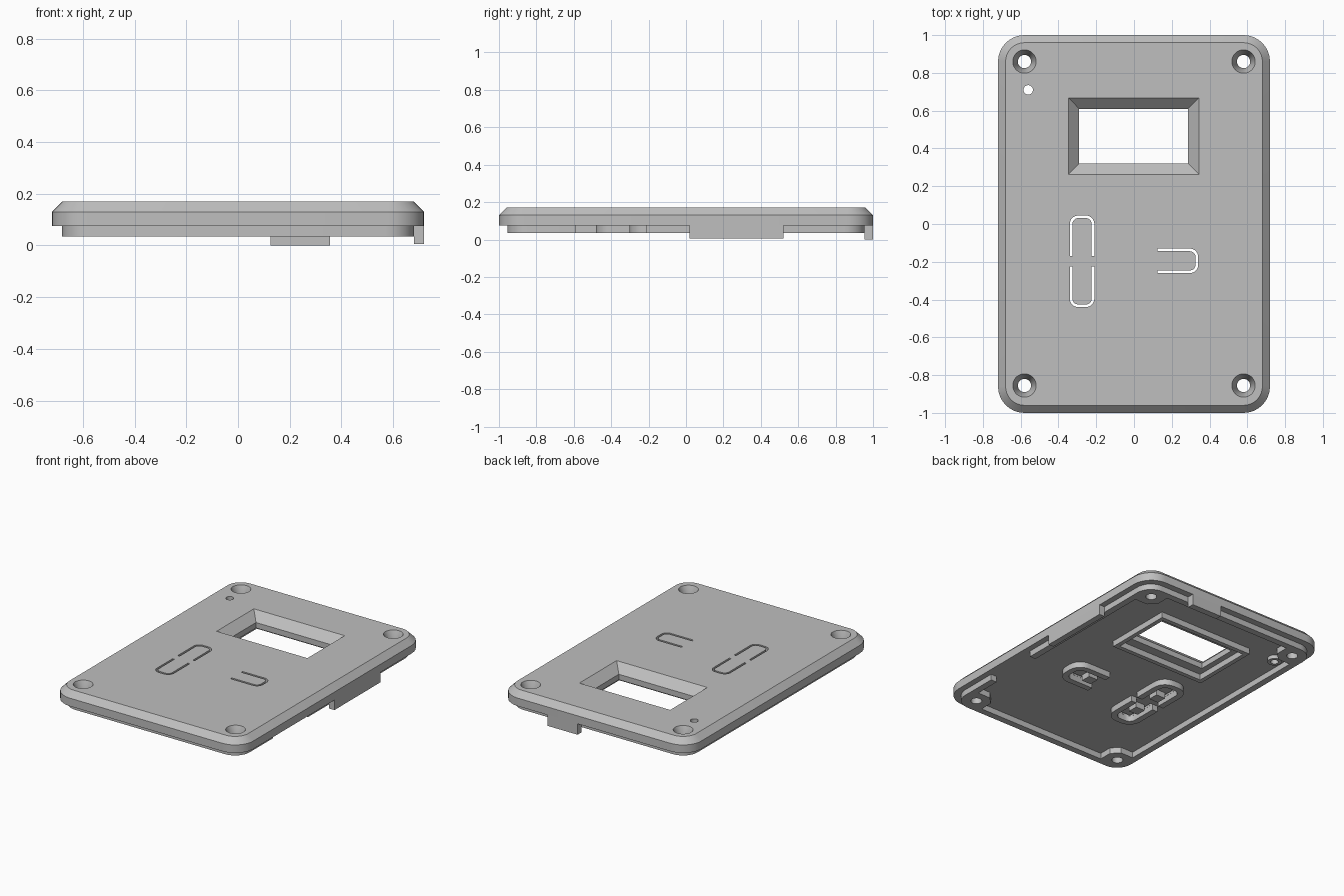
import bpy, bmesh
from math import sin, cos, pi
from mathutils import Matrix, Vector

cube = bpy.data.objects.get("Cube")
if cube:
    bpy.data.objects.remove(cube, do_unlink=True)

grey = bpy.data.materials.new("light grey plastic")
grey.use_nodes = True
COLOR = (0.52, 0.52, 0.52, 1)
grey.diffuse_color = COLOR
grey.node_tree.nodes["Principled BSDF"].inputs["Base Color"].default_value = COLOR

RIM, LIP, TOP = 0.075, 0.035, 0.17   # main heights


def loft(name, *rings):
    """Closed solid through (outline, z) rings with equal point counts."""
    bm = bmesh.new()
    loops = [[bm.verts.new((x, y, z)) for x, y in pts] for pts, z in rings]
    n = len(loops[0])
    for a, b in zip(loops, loops[1:]):
        for i in range(n):
            j = (i + 1) % n
            bm.faces.new((a[i], a[j], b[j], b[i]))
    bm.faces.new(loops[0][::-1])
    bm.faces.new(loops[-1])
    bmesh.ops.recalc_face_normals(bm, faces=bm.faces)
    mesh = bpy.data.meshes.new(name)
    bm.to_mesh(mesh)
    bm.free()
    mesh.materials.append(grey)
    obj = bpy.data.objects.new(name, mesh)
    bpy.context.collection.objects.link(obj)
    return obj


def arc(cx, cy, r, start, end, steps=8):
    return [(cx + r * cos(start + (end - start) * i / steps),
             cy + r * sin(start + (end - start) * i / steps)) for i in range(steps + 1)]


def circle(cx, cy, r):
    return arc(cx, cy, r, 0, 2 * pi, 32)[:-1]


def rect(x0, x1, y0, y1):
    return [(x0, y0), (x1, y0), (x1, y1), (x0, y1)]


def rounded(hx, hy, r):
    pts = []
    for k, (sx, sy) in enumerate([(1, 1), (-1, 1), (-1, -1), (1, -1)]):
        pts += arc(sx * (hx - r), sy * (hy - r), r, k * pi / 2, (k + 1) * pi / 2)
    return pts


def u_band(x, y, angle, outer, inner):
    """U-shaped strip, open end at (x, y), between two offsets of one path."""
    length, half, r = 0.215, 0.065, 0.045

    def path(d):
        l, h, q = length + d, half + d, r + d
        return ([(0, -h)] + arc(l - q, q - h, q, -pi / 2, 0)
                + arc(l - q, h - q, q, 0, pi / 2) + [(0, h)])
    turn = Matrix.Rotation(angle, 2)
    return [tuple(turn @ Vector(p) + Vector((x, y))) for p in path(outer) + path(inner)[::-1]]


def cut(obj, *cutters):
    """Subtract the cutters, bake the result and remove them."""
    for c in cutters:
        m = obj.modifiers.new("cut", 'BOOLEAN')
        m.operation, m.solver, m.object = 'DIFFERENCE', 'EXACT', c
        c.hide_render = True
    graph = bpy.context.evaluated_depsgraph_get()
    mesh = bpy.data.meshes.new_from_object(obj.evaluated_get(graph))
    obj.modifiers.clear()
    obj.data = mesh
    for c in cutters:
        bpy.data.objects.remove(c, do_unlink=True)


def screw_cutters():
    return [loft("screw_cutter",
                 (circle(x, y, 0.035), -0.1), (circle(x, y, 0.035), 0.1),
                 (circle(x, y, 0.062), TOP), (circle(x, y, 0.062), TOP + 0.05))
            for x in (-0.58, 0.58) for y in (-0.855, 0.86)]


# Buttons: open end of each slot, direction, and post position
BUTTONS = [("right_button", 0.125, -0.195, 0, (0.2, -0.195)),
           ("upper_button", -0.275, -0.17, pi / 2, (-0.275, -0.1)),
           ("lower_button", -0.275, -0.225, -pi / 2, (-0.275, -0.3))]
LED = (-0.56, 0.71)

# Main cover plate with chamfered top edge
plate = loft("cover_plate", (rounded(0.72, 1, 0.14), RIM), (rounded(0.72, 1, 0.14), 0.13),
             (rounded(0.68, 0.96, 0.10), TOP))
inner, outer = rect(-0.29, 0.287, 0.32, 0.61), rect(-0.347, 0.344, 0.263, 0.668)
window = loft("window_cutter", (inner, 0), (inner, 0.113), (outer, TOP),
              (outer, TOP + 0.05))
slots = [loft("slot_cutter", (u_band(x, y, a, 0, -0.014), 0), (u_band(x, y, a, 0, -0.014), 0.3))
         for _, x, y, a, _ in BUTTONS]
led_hole = loft("led_cutter", (circle(*LED, 0.025), 0), (circle(*LED, 0.025), 0.3))
cut(plate, window, led_hole, *slots, *screw_cutters())

# Locating lip underneath, solid at the screw corners
lip = loft("locating_lip", (rounded(0.68, 0.955, 0.11), LIP), (rounded(0.68, 0.955, 0.11), RIM))
quarter = [(0.635, 0.77), (0.54, 0.77), (0.49, 0.82), (0.49, 0.91)]
pocket = []
for sx, sy in [(1, 1), (-1, 1), (-1, -1), (1, -1)]:
    pocket += [(sx * x, sy * y) for x, y in quarter[::sx * sy]]
pocket_cutter = loft("pocket_cutter", (pocket, 0), (pocket, 0.2))
side_gap = rect(0.6, 0.75, -0.59, -0.21)
gap_cutter = loft("gap_cutter", (side_gap, 0), (side_gap, 0.2))
cut(lip, pocket_cutter, gap_cutter, *screw_cutters())

# Hanging tabs on the side and back edges
for name, box, low in [("side_tab", rect(0.68, 0.72, 0.02, 0.52), 0.006),
                       ("back_tab", rect(0.125, 0.355, 0.955, 1), 0)]:
    loft(name, (box, low), (box, RIM))

# Raised wall around the window underneath
wall = rect(-0.36, 0.36, 0.225, 0.705)
surround = loft("window_surround", (wall, LIP), (wall, RIM))
seat = rect(-0.33, 0.33, 0.255, 0.675)
cut(surround, loft("seat_cutter", (seat, 0), (seat, 0.2)))

# Collar around the indicator hole
collar = loft("indicator_collar", (circle(*LED, 0.045), 0.05), (circle(*LED, 0.045), RIM))
cut(collar, loft("led_cutter", (circle(*LED, 0.025), 0), (circle(*LED, 0.025), 0.2)))

# Guide walls and push posts below the flexible buttons
for name, x, y, a, (px, py) in BUTTONS:
    guide = u_band(x, y, a, 0.042, 0.001)
    loft(name + "_guide", (guide, LIP), (guide, RIM))
    post = rect(px - 0.035, px + 0.035, py - 0.035, py + 0.035)
    loft(name + "_post", (post, LIP), (post, RIM))

# Smooth the rounded corners, keep the edges sharp
bpy.ops.object.select_all(action='DESELECT')
for obj in bpy.context.collection.objects:
    if obj.type == 'MESH' and obj.data.materials and obj.data.materials[0] == grey:
        obj.select_set(True)
        bpy.context.view_layer.objects.active = obj
bpy.ops.object.shade_smooth_by_angle(angle=pi / 6)
